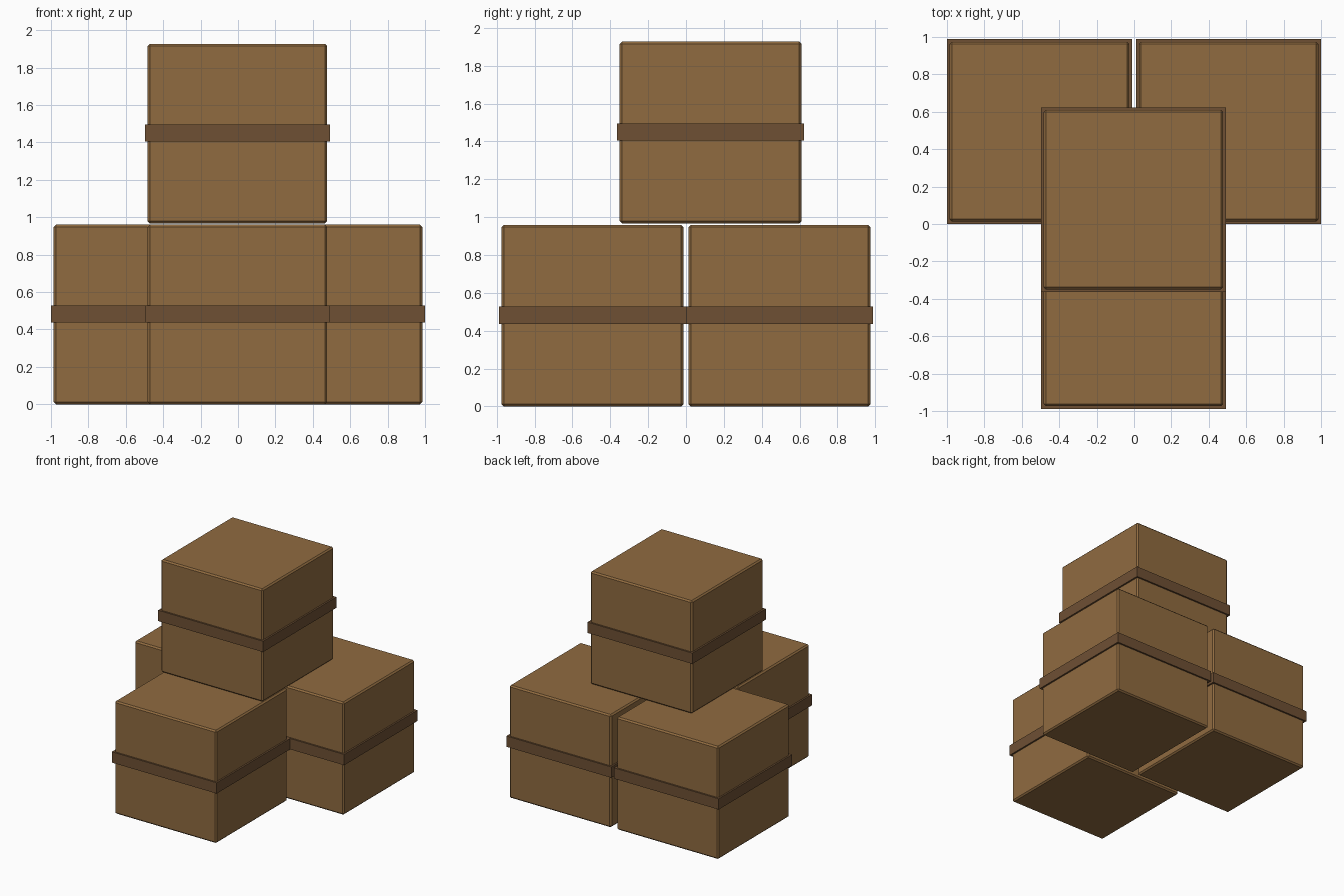
import bpy

cube = bpy.data.objects.get("Cube")
if cube:
    bpy.data.objects.remove(cube, do_unlink=True)


def make_material(name, colour):
    mat = bpy.data.materials.new(name)
    mat.use_nodes = True
    mat.diffuse_color = colour
    mat.node_tree.nodes["Principled BSDF"].inputs["Base Color"].default_value = colour
    return mat


cardboard = make_material("cardboard brown", (0.279, 0.147, 0.051, 1))
strap_brown = make_material("dark strap brown", (0.156, 0.080, 0.034, 1))

BOX = 0.96
STRAP_WIDTH = 0.988
STRAP_HEIGHT = 0.092


def block(name, size, location, mat, bevel=0):
    bpy.ops.mesh.primitive_cube_add(size=1, location=location)
    obj = bpy.context.object
    obj.name = name
    obj.scale = size
    bpy.ops.object.transform_apply(location=False, rotation=False, scale=True)
    obj.data.materials.append(mat)
    if bevel:
        mod = obj.modifiers.new("edge chamfer", "BEVEL")
        mod.width = bevel
        mod.segments = 1
    return obj


def strapped_box(name, x, y, base):
    # Chamfered carton with a raised strap around its middle
    centre = (x, y, base + BOX / 2)
    block(name + "_box", (BOX, BOX, BOX), centre, cardboard, 0.012)
    block(name + "_strap", (STRAP_WIDTH, STRAP_WIDTH, STRAP_HEIGHT),
          (x, y, centre[2] + 0.003), strap_brown)


# Three cartons on the ground and one stacked on top
strapped_box("front", -0.003, -0.494, 0)
strapped_box("back_right", -0.506, 0.494, 0)
strapped_box("back_left", 0.506, 0.494, 0)
strapped_box("top", -0.003, 0.130, 0.967)
